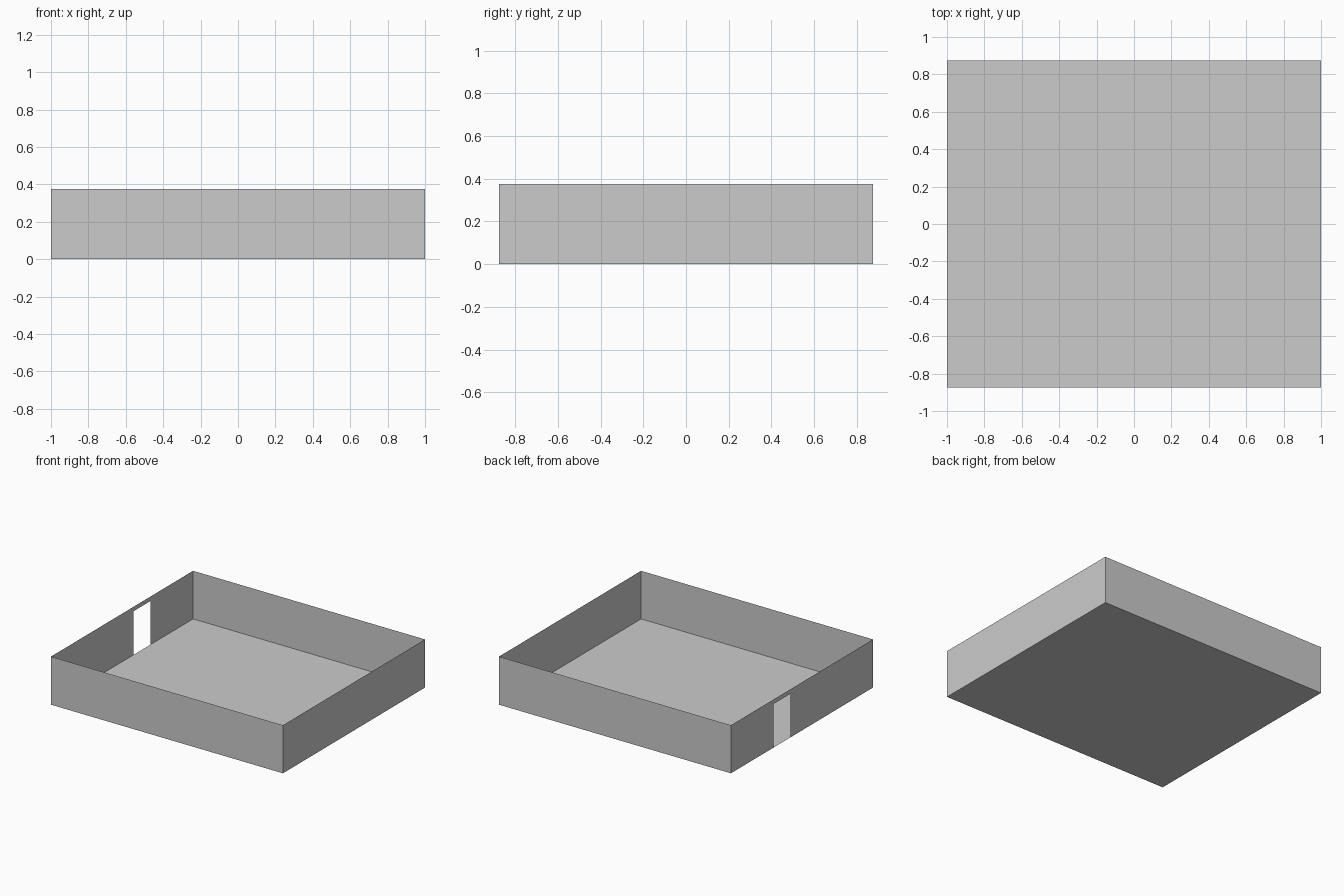
import bpy

if "Cube" in bpy.data.objects:
    bpy.data.objects.remove(bpy.data.objects["Cube"])

HX, HY, H = 1.0, 0.875, 0.375          # half width, half depth, wall height
D0, D1, DH = 0.142, 0.351, 0.34        # doorway start, end, height


def make_sheet(name, quads):
    """Thin sheet object from a few quads, with shared points merged."""
    verts, faces = [], []
    for quad in quads:
        face = []
        for p in quad:
            if p not in verts:
                verts.append(p)
            face.append(verts.index(p))
        faces.append(face)
    mesh = bpy.data.meshes.new(name)
    mesh.from_pydata(verts, [], faces)
    obj = bpy.data.objects.new(name, mesh)
    bpy.context.collection.objects.link(obj)
    return obj


def wall(name, a, b):
    """Full-height wall between two floor points."""
    make_sheet(name, [[(*a, 0), (*b, 0), (*b, H), (*a, H)]])


# Floor
make_sheet("floor", [[(-HX, -HY, 0), (HX, -HY, 0), (HX, HY, 0), (-HX, HY, 0)]])

# Plain walls
wall("front_wall", (-HX, -HY), (HX, -HY))
wall("right_wall", (HX, -HY), (HX, HY))
wall("back_wall", (HX, HY), (-HX, HY))

# Left wall as one outline running around the doorway
outline = [(HY, 0), (D1, 0), (D1, DH), (D0, DH), (D0, 0), (-HY, 0), (-HY, H), (HY, H)]
make_sheet("left_wall_with_doorway", [[(-HX, y, z) for y, z in outline]])
